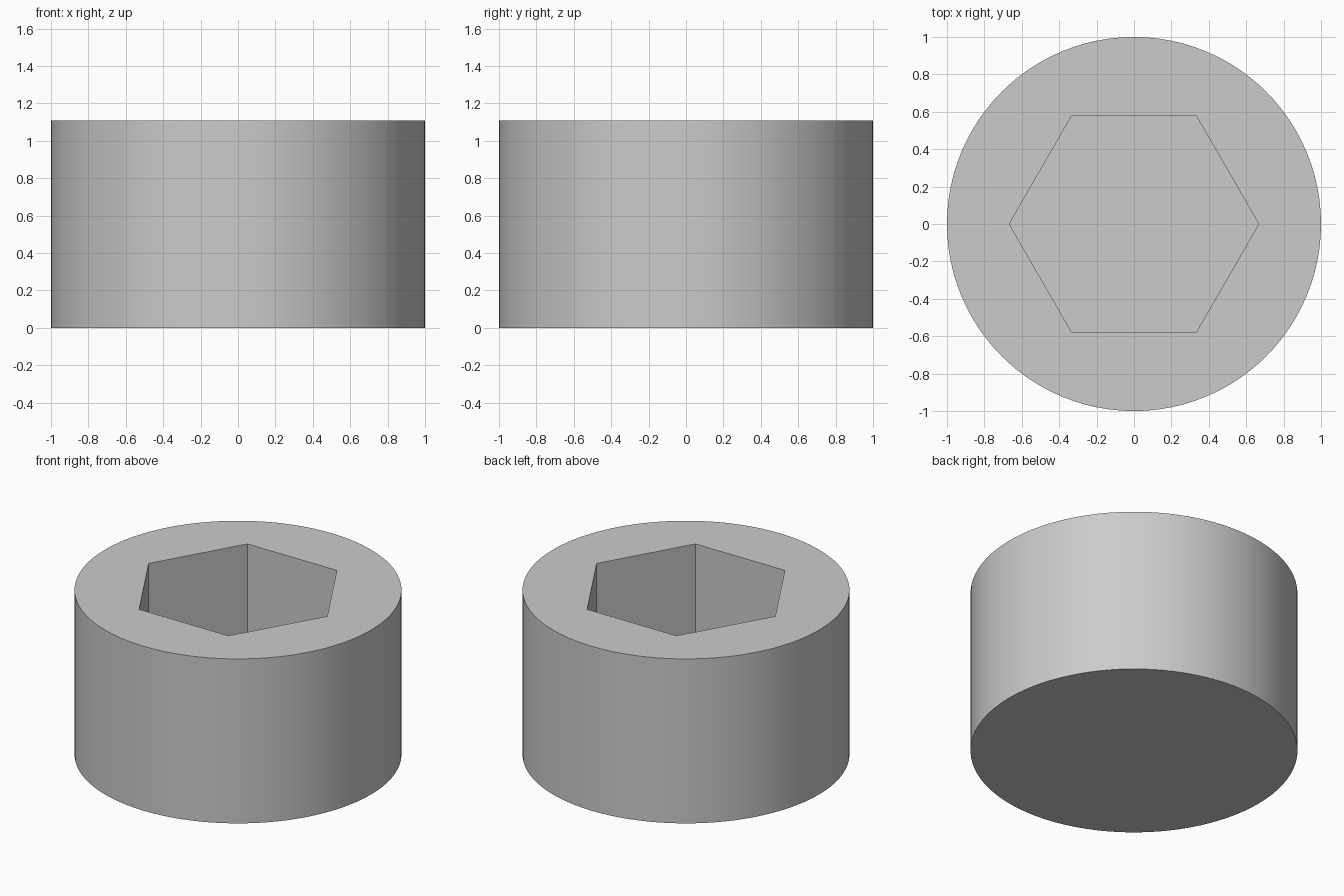
import bpy
import math

HEIGHT = 1.11
RADIUS = 1.0
SOCKET_RADIUS = 0.667   # centre to corner
SOCKET_DEPTH = 0.89

cube = bpy.data.objects.get("Cube")
if cube:
    bpy.data.objects.remove(cube, do_unlink=True)

# Single grey material
grey = bpy.data.materials.new("light_grey")
grey.use_nodes = True
colour = (0.6, 0.6, 0.6, 1.0)
grey.diffuse_color = colour
grey.node_tree.nodes["Principled BSDF"].inputs["Base Color"].default_value = colour


def prism(name, sides, radius, bottom, top, turn=0.0):
    """Upright prism between two heights."""
    bpy.ops.mesh.primitive_cylinder_add(
        vertices=sides, radius=radius, depth=top - bottom,
        location=(0, 0, (top + bottom) / 2), rotation=(0, 0, turn))
    obj = bpy.context.object
    obj.name = name
    obj.data.materials.append(grey)
    bpy.ops.object.transform_apply(location=True, rotation=True, scale=True)
    return obj


# Hexagonal socket cutter, corners on the x axis
cutter = prism("socket_cutter", 6, SOCKET_RADIUS,
               HEIGHT - SOCKET_DEPTH, HEIGHT + 0.2, math.radians(30))
cutter.hide_render = True

# Round head with the blind socket cut into its top
head = prism("socket_head", 96, RADIUS, 0.0, HEIGHT)
cut = head.modifiers.new("socket", 'BOOLEAN')
cut.operation = 'DIFFERENCE'
cut.solver = 'EXACT'
cut.object = cutter
bpy.ops.object.modifier_apply(modifier=cut.name)
bpy.data.objects.remove(cutter, do_unlink=True)

# Smooth round wall, crisp rims and socket edges
bpy.ops.object.shade_smooth_by_angle(angle=math.radians(30))
